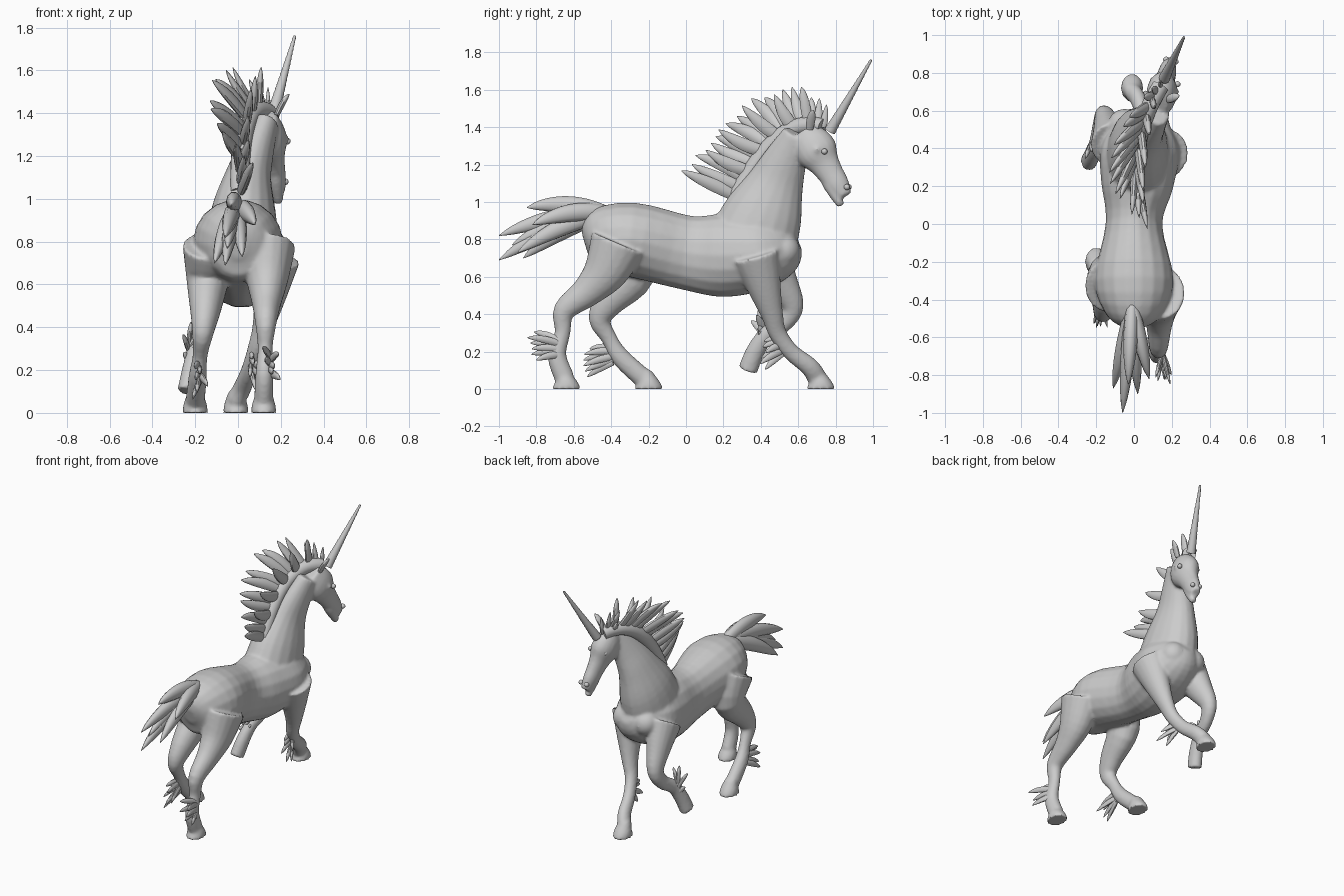
import bpy, bmesh, math, random
from mathutils import Vector

random.seed(4)
cube = bpy.data.objects.get("Cube")
if cube:
    bpy.data.objects.remove(cube)

shade = (.6, .6, .6, 1)
grey = bpy.data.materials.new("stone grey")
grey.use_nodes = True
grey.diffuse_color = shade
grey.node_tree.nodes["Principled BSDF"].inputs["Base Color"].default_value = shade


def catmull(before, start, end, after, t):
    """Smooth blend between two neighbouring stations."""
    result = []
    for a, b, c, d in zip(before, start, end, after):
        slope_in, slope_out = (c - a) / 2, (d - b) / 2
        ease = t * t * (3 - 2 * t)
        result.append(b + (c - b) * ease + slope_in * t * (1 - t) ** 2 - slope_out * t * t * (1 - t))
    return result


def loft(bm, stations, steps=4, sides=18, level=False):
    """Closed tube through stations of x, y, z, half width and half depth."""
    padded = [stations[0], *stations, stations[-1]]
    path = []
    for i in range(len(stations) - 1):
        path += [catmull(*padded[i:i + 4], k / steps) for k in range(steps)]
    path.append(stations[-1])
    centres = [Vector(p[:3]) for p in path]
    rings = []
    for i, centre in enumerate(centres):
        along = centres[min(i + 1, len(path) - 1)] - centres[max(i - 1, 0)]
        if level:
            along = Vector((0, 0, -1))
        along.normalize()
        side = Vector((1, 0, 0))
        side = (side - along * side.dot(along)).normalized()
        other = along.cross(side)
        wide, deep = path[i][3:]
        angles = [math.tau * k / sides for k in range(sides)]
        rings.append([bm.verts.new(centre + side * math.cos(a) * wide + other * math.sin(a) * deep)
                      for a in angles])
    for low, high in zip(rings, rings[1:]):
        for k in range(sides):
            bm.faces.new((low[k - 1], low[k], high[k], high[k - 1]))
    bm.faces.new(rings[0])
    bm.faces.new(rings[-1])


def taper(bm, start, end, radii, depth, steps=4):
    """Straight tube whose half widths follow a list."""
    start, end = Vector(start), Vector(end)
    last = len(radii) - 1
    loft(bm, [(*start.lerp(end, i / last), r, r * depth) for i, r in enumerate(radii)], steps)


def bezier(start, middle, end, t):
    return start.lerp(middle, t).lerp(middle.lerp(end, t), t)


def lock(bm, base, tip, width, bend, thin=.6):
    """Curved, pointed strand of hair."""
    base, tip = Vector(base), Vector(tip)
    middle = (base + tip) / 2 + Vector((0, 0, bend))
    count = 10
    stations = []
    for k in range(count + 1):
        t = k / count
        r = width * (.6 + 1.3 * t) * (1 - t) ** .8 + .002
        stations.append((*bezier(base, middle, tip, t), r * thin, r))
    loft(bm, stations, steps=2, sides=10)


def balls(bm, spots, radius):
    for spot in spots:
        made = bmesh.ops.create_icosphere(bm, subdivisions=3, radius=radius)
        bmesh.ops.translate(bm, verts=made["verts"], vec=spot)


def finish(bm, name):
    """Turn a bmesh into a smooth grey object."""
    bmesh.ops.recalc_face_normals(bm, faces=bm.faces)
    mesh = bpy.data.meshes.new(name)
    bm.to_mesh(mesh)
    bm.free()
    mesh.materials.append(grey)
    obj = bpy.data.objects.new(name, mesh)
    bpy.context.collection.objects.link(obj)
    for other in bpy.context.selected_objects:
        other.select_set(False)
    obj.select_set(True)
    bpy.context.view_layer.objects.active = obj
    bpy.ops.object.shade_smooth_by_angle(angle=math.radians(50))
    return obj


# Trunk: position, back height, belly height, half width
body = bmesh.new()
torso = [(-.54, .83, .72, .04), (-.49, .95, .62, .14), (-.3, 1, .6, .21), (0, .93, .53, .15),
         (.2, .94, .49, .19), (.4, .93, .53, .21), (.54, .9, .62, .14), (.6, .83, .74, .05)]
loft(body, [(max(y, 0) * .08, y, (top + low) / 2, wide, (top - low) / 2)
            for y, top, low, wide in torso])

# Neck leaning to its left, then head and chin
neck = [(.36, .8, .17), (.42, .95, .15), (.48, 1.1, .11), (.53, 1.22, .085), (.6, 1.36, .06)]
loft(body, [(.02 + .007 * i * i, y, z, r, r * 1.4) for i, (y, z, r) in enumerate(neck)])
taper(body, (.13, .63, 1.38), (.19, .85, 1.03), [.05, .075, .08, .06, .05, .045, .03], 1.4)
taper(body, (.17, .74, 1.14), (.19, .83, .98), [.03, .035, .03, .02], 1)

# Legs: side-on path from hip or shoulder to pastern, drifting sideways
hind, fore = [.13, .1, .07, .05, .035, .042, .045], [.11, .075, .05, .04, .038, .042, .044]
legs = [
    (hind, .14, .12, [(-.36, .78), (-.43, .63), (-.53, .52), (-.65, .42), (-.66, .3), (-.69, .18), (-.65, .06)]),
    (hind, -.13, -.2, [(-.33, .78), (-.28, .62), (-.41, .47), (-.46, .37), (-.41, .27), (-.35, .17), (-.22, .05)]),
    (fore, .18, -.01, [(.37, .72), (.42, .54), (.46, .4), (.49, .3), (.56, .2), (.66, .12), (.7, .06)]),
    (fore, -.12, -.24, [(.42, .72), (.51, .57), (.57, .44), (.52, .35), (.43, .29), (.37, .2), (.33, .1)])]
for radii, hip, foot, path in legs:
    last = len(path) - 1
    loft(body, [(hip + (foot - hip) * i / last, y, z, r, r * 1.2)
                for i, ((y, z), r) in enumerate(zip(path, radii))])

# Planted hooves with flat soles
for x, y in ((.12, -.64), (-.2, -.2), (-.01, .72)):
    loft(body, [(x, y - .02, .1, .035, .035), (x, y, .04, .055, .06), (x, y, 0, .06, .08)], level=True)

# Chest muscles and brows, then fuse everything into one skin
balls(body, ((.1, .52, .74), (-.05, .52, .74)), .09)
balls(body, ((.22, .7, 1.28), (.11, .75, 1.3)), .02)
skin = finish(body, "body")
fuse = skin.modifiers.new("fuse", "REMESH")
fuse.mode = "VOXEL"
fuse.voxel_size = .01
fuse.use_smooth_shade = True
soften = skin.modifiers.new("soften", "SMOOTH")
soften.iterations = 6

# Horn with fine ridges
horn = bmesh.new()
ridges = 32
taper(horn, (.16, .77, 1.38), (.265, .99, 1.76),
      [.03 - .024 * k / ridges + .0015 * (k % 2) for k in range(ridges + 1)], 1, steps=1)
finish(horn, "horn")

# Ears
for name, base, tip in (("left_ear", (.18, .66, 1.39), (.24, .68, 1.49)),
                        ("right_ear", (.1, .66, 1.39), (.05, .7, 1.48))):
    ear = bmesh.new()
    lock(ear, base, tip, .03, .02)
    finish(ear, name)

# Eyes and nostrils
for name, spots in (("eyes", ((.23, .74, 1.27), (.1, .76, 1.28))),
                    ("nostrils", ((.22, .86, 1.08), (.17, .87, 1.08)))):
    bm = bmesh.new()
    balls(bm, spots, .016)
    finish(bm, name)

# Mane: a crest ridge with strands fanning from upright to swept back
mane = bmesh.new()
poll, bend, withers = Vector((.14, .73, 1.4)), Vector((0, .5, 1.48)), Vector((.01, .27, 1.03))
strands = 18
crest = [bezier(poll, bend, withers, k / strands) for k in range(strands + 1)]
loft(mane, [(*p, .045, .045) for p in crest], steps=1)
for k, base in enumerate(crest):
    t = k / strands
    angle = math.radians(80 + 75 * min(1, t * 1.6))
    arch = math.sin(math.pi * t)
    reach = .14 + .1 * arch + .17 * t ** 4 + random.uniform(-.03, .02)
    lean = (-.17 if k % 3 else .02) * arch + .06 * t ** 4
    tip = base + Vector((lean, reach * math.cos(angle), reach * math.sin(angle)))
    lock(mane, base, tip, .025 + .02 * min(1, t * 3), random.uniform(-.04, .04))
finish(mane, "mane")

# Tail: thick strands streaming from one root
tail = bmesh.new()
for tip in ((-.03, -.85, .97), (-.06, -1, .82), (-.06, -1, .69), (.08, -.82, .88),
            (.02, -.9, .73), (-.11, -.87, .7), (-.05, -.93, .77)):
    lock(tail, (-.01, -.43, .94), tip, .065, .06, thin=.75)
finish(tail, "tail")

# Feathered tufts behind each fetlock
for name, root, away in (("hind_left_tuft", (.15, -.68, .22), (.01, -.15, .01)),
                         ("hind_right_tuft", (-.18, -.39, .18), (-.01, -.15, -.04)),
                         ("fore_left_tuft", (.06, .52, .23), (.04, -.11, -.05)),
                         ("fore_right_tuft", (-.23, .42, .28), (.02, -.07, .07))):
    tuft = bmesh.new()
    root = Vector(root)
    for k in range(6):
        rise = Vector((0, 0, (k - 2.5) * .03))
        spread = Vector((random.uniform(-.05, .05), random.uniform(-.02, .04), 0))
        lock(tuft, root + rise / 2, root + Vector(away) + rise + spread, .024, .015)
    finish(tuft, name)
